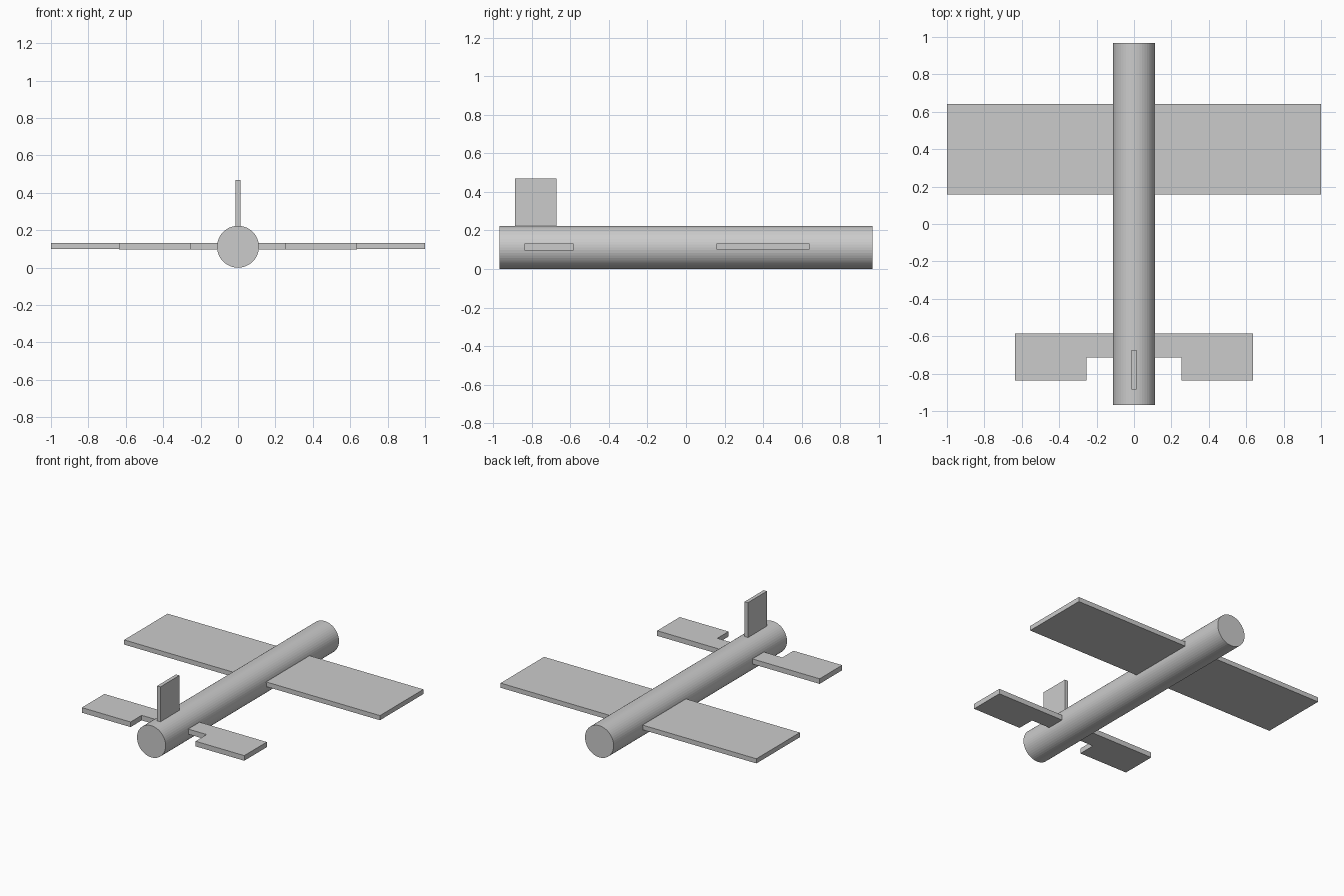
import bpy, bmesh, math

if "Cube" in bpy.data.objects:
    bpy.data.objects.remove(bpy.data.objects["Cube"])

R = 0.112  # fuselage radius


def slab(name, outline, z0, z1):
    """Extrude a flat plan outline from z0 up to z1."""
    bm = bmesh.new()
    face = bm.faces.new([bm.verts.new((x, y, z0)) for x, y in outline])
    ext = bmesh.ops.extrude_face_region(bm, geom=[face])
    for v in ext["geom"]:
        if isinstance(v, bmesh.types.BMVert):
            v.co.z = z1
    bmesh.ops.recalc_face_normals(bm, faces=bm.faces)
    mesh = bpy.data.meshes.new(name)
    bm.to_mesh(mesh)
    bm.free()
    obj = bpy.data.objects.new(name, mesh)
    bpy.context.collection.objects.link(obj)
    return obj


def mirrored(half):
    """Complete a right-hand half outline across x = 0."""
    return half + [(-x, y) for x, y in reversed(half)]


# Fuselage tube
bpy.ops.mesh.primitive_cylinder_add(vertices=48, radius=R, depth=1.936,
                                    location=(0, 0, R),
                                    rotation=(math.pi / 2, 0, 0))
bpy.context.object.name = "fuselage"

# Main wing
slab("main_wing", mirrored([(1.0, 0.157), (1.0, 0.642)]), 0.1, 0.133)

# Tailplane, notched at the rear around the fuselage
slab("tailplane", mirrored([(0.254, -0.713), (0.254, -0.837),
                            (0.635, -0.837), (0.635, -0.585)]), 0.096, 0.132)

# Upright tail fin, rooted in the fuselage
slab("tail_fin", mirrored([(0.013, -0.886), (0.013, -0.673)]), 0.2, 0.47)
